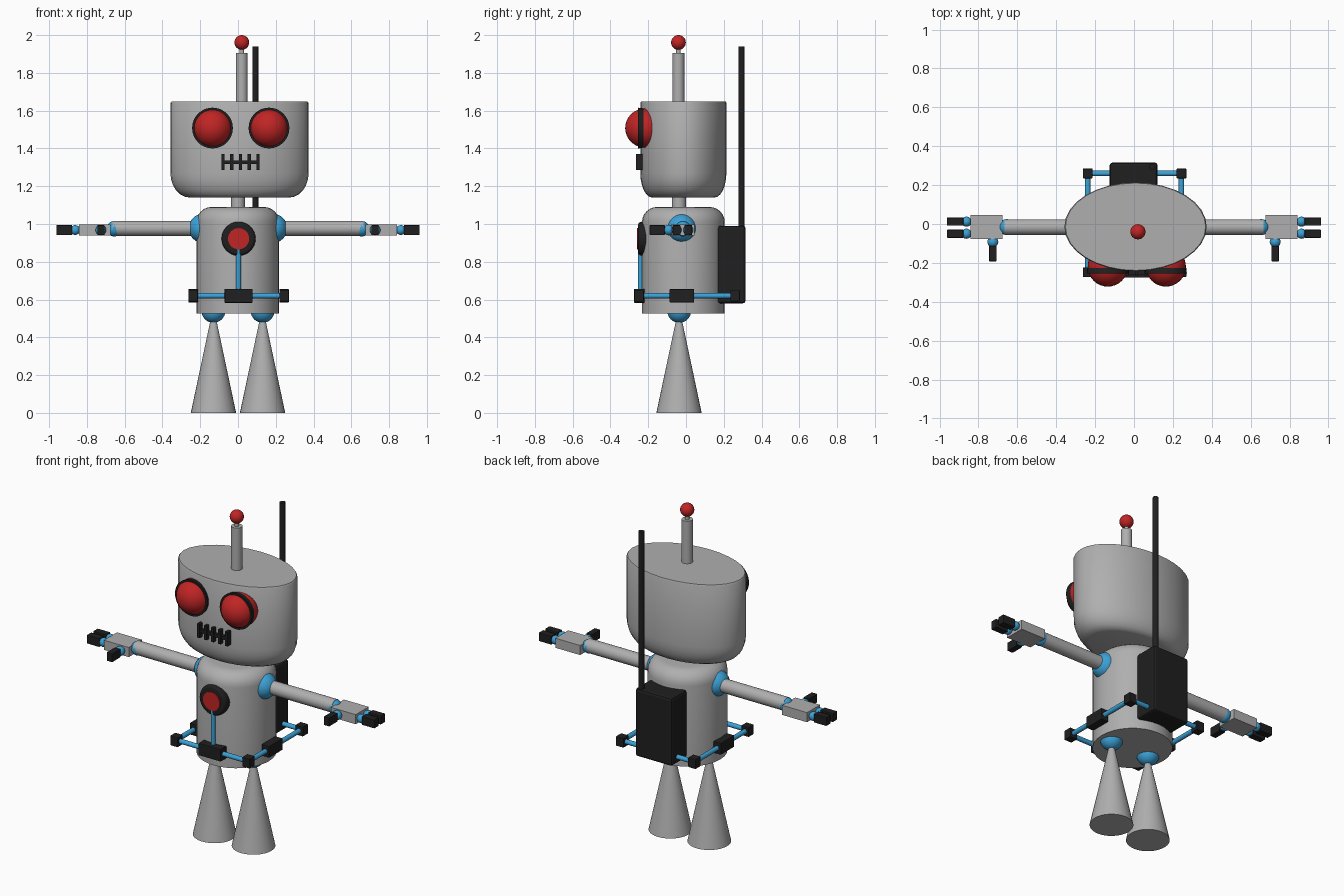
import bpy, bmesh
from math import radians, cos, sin, pi
from mathutils import Vector, Matrix

if "Cube" in bpy.data.objects:
    bpy.data.objects.remove(bpy.data.objects["Cube"], do_unlink=True)


def material(name, r, g, b):
    m = bpy.data.materials.new(name)
    m.use_nodes = True
    m.diffuse_color = (r, g, b, 1)
    bsdf = next(n for n in m.node_tree.nodes if n.type == "BSDF_PRINCIPLED")
    bsdf.inputs["Base Color"].default_value = (r, g, b, 1)
    bsdf.inputs["Roughness"].default_value = 0.6
    return m


GREY = material("metal_grey", 0.43, 0.43, 0.43)
BLACK = material("rubber_black", 0.014, 0.014, 0.014)
BLUE = material("joint_blue", 0.045, 0.36, 0.68)
RED = material("lamp_red", 0.53, 0.018, 0.018)


def finish(bm, name, mat, smooth=True):
    bmesh.ops.recalc_face_normals(bm, faces=bm.faces)
    me = bpy.data.meshes.new(name)
    bm.to_mesh(me)
    bm.free()
    me.materials.append(mat)
    ob = bpy.data.objects.new(name, me)
    bpy.context.collection.objects.link(ob)
    if smooth:
        bpy.ops.object.select_all(action="DESELECT")
        ob.select_set(True)
        bpy.context.view_layer.objects.active = ob
        bpy.ops.object.shade_smooth_by_angle(angle=radians(35))
    return ob


def box(name, loc, size, mat, bevel=0.0):
    bm = bmesh.new()
    bmesh.ops.create_cube(bm, size=1, matrix=Matrix.Translation(loc) @ Matrix.Diagonal((*size, 1)))
    if bevel:
        bmesh.ops.bevel(bm, geom=bm.edges[:], offset=bevel, segments=2, profile=0.5, affect="EDGES")
    return finish(bm, name, mat, smooth=False)


def ball(name, loc, r, mat):
    bm = bmesh.new()
    bmesh.ops.create_uvsphere(bm, u_segments=32, v_segments=16, radius=r, matrix=Matrix.Translation(loc))
    return finish(bm, name, mat)


def rod(name, a, b, r, mat, r2=None, sides=32):
    a, b = Vector(a), Vector(b)
    bm = bmesh.new()
    turn = (b - a).to_track_quat("Z", "Y").to_matrix().to_4x4()
    bmesh.ops.create_cone(bm, cap_ends=True, segments=sides, radius1=r, radius2=r if r2 is None else r2,
                          depth=(b - a).length, matrix=Matrix.Translation((a + b) / 2) @ turn)
    return finish(bm, name, mat)


def lathe(name, profile, loc, mat, scale=(1, 1, 1), turn=Matrix(), sides=32):
    """Spin (radius, height) points around the z axis; the ends lie on the axis."""
    bm = bmesh.new()
    verts = [bm.verts.new((r, 0, z)) for r, z in profile]
    edges = [bm.edges.new(pair) for pair in zip(verts, verts[1:])]
    bmesh.ops.spin(bm, geom=verts + edges, axis=(0, 0, 1), cent=(0, 0, 0),
                   angle=2 * pi, steps=sides, use_duplicate=False)
    bmesh.ops.remove_doubles(bm, verts=bm.verts, dist=0.0001)
    bm.transform(Matrix.Translation(loc) @ turn @ Matrix.Diagonal((*scale, 1)))
    return finish(bm, name, mat)


def arc(r, z, rr, rz, start, end, steps=6):
    """Points of a quarter-round corner centred on (r, z)."""
    angles = [radians(start + (end - start) * i / steps) for i in range(steps + 1)]
    return [(r + rr * cos(t), z + rz * sin(t)) for t in angles]


FORWARD = Matrix.Rotation(radians(90), 4, "X")  # turns local +z towards the front

# Head: oval tub with a rounded underside
head = [(0, 1.14)] + arc(0.72, 1.27, 0.28, 0.13, -90, 0) + [(1, 1.64), (0.985, 1.648), (0, 1.648)]
lathe("head", head, (0.008, -0.014, 0), GREY, scale=(0.366, 0.228, 1))
rod("neck", (0, -0.037, 1.05), (0, -0.037, 1.2), 0.037, GREY)

# Antenna with lamp
rod("antenna", (0.02, -0.04, 1.6), (0.02, -0.04, 1.905), 0.031, GREY)
rod("antenna_pin", (0.02, -0.04, 1.9), (0.02, -0.04, 1.95), 0.012, GREY)
ball("antenna_lamp", (0.02, -0.04, 1.961), 0.039, RED)

# Eyes: red domes in black cups
cup = [(0, -0.1)] + arc(0, 0, 0.108, 0.1, -80, 0) + [(0, 0)]
for side, x in (("right", -0.135), ("left", 0.164)):
    lathe(side + "_eye_cup", cup, (x, -0.255, 1.508), BLACK, turn=FORWARD)
    ball(side + "_eye", (x, -0.219, 1.508), 0.103, RED)

# Mouth: bar with stitches
box("mouth_bar", (0.013, -0.245, 1.327), (0.2, 0.03, 0.02), BLACK)
for i in range(5):
    box("mouth_stitch", (-0.08 + 0.0465 * i, -0.245, 1.328), (0.017, 0.038, 0.085), BLACK)

# Torso: barrel with a rounded top
torso = [(0, 0.525), (0.219, 0.525)] + arc(0.139, 1.01, 0.08, 0.08, 0, 90) + [(0, 1.09)]
lathe("torso", torso, (-0.001, -0.014, 0), GREY)

# Chest lamp
rim = [(0, -0.05), (0.09, -0.05)] + arc(0.075, 0, 0.015, 0.018, 0, 90, 4) + [(0, 0.018)]
lathe("chest_lamp_rim", rim, (0.003, -0.235, 0.922), BLACK, turn=FORWARD)
rod("chest_lamp", (0.003, -0.24, 0.922), (0.003, -0.259, 0.922), 0.056, RED)
rod("chest_tube", (0.003, -0.241, 0.62), (0.003, -0.241, 0.87), 0.013, BLUE)

# Belt frame: tubes, corner blocks and middle blocks
Z = 0.62
corners = [(-0.238, -0.248, Z), (0.244, -0.248, Z), (0.244, 0.26, Z), (-0.238, 0.26, Z)]
for a, b in zip(corners, corners[1:] + corners[:1]):
    rod("belt_tube", a, b, 0.014, BLUE, sides=16)
    box("belt_corner", a, (0.05, 0.05, 0.058), BLACK, 0.003)
box("belt_front_block", (0.003, -0.248, Z), (0.148, 0.056, 0.074), BLACK, 0.003)
for x in (-0.238, 0.244):
    box("belt_side_block", (x, -0.022, Z), (0.05, 0.13, 0.07), BLACK, 0.003)

# Backpack and aerial
box("backpack", (-0.002, 0.241, 0.785), (0.246, 0.15, 0.41), BLACK, 0.014)
rod("backpack_aerial", (0.092, 0.294, 0.9), (0.092, 0.294, 1.94), 0.016, BLACK, sides=16)

# Arms, hands, legs
for side, s in (("right", -1), ("left", 1)):
    def at(x, y, z):
        return (s * x, y, z)

    ball(side + "_shoulder", at(0.184, -0.022, 0.977), 0.077, BLUE)
    rod(side + "_arm", at(0.18, -0.016, 0.977), at(0.665, -0.016, 0.977), 0.04, GREY)
    ball(side + "_wrist", at(0.655, -0.016, 0.975), 0.041, BLUE)
    box(side + "_palm", at(0.759, -0.016, 0.968), (0.166, 0.124, 0.058), GREY)
    for y in (0.012, -0.05):
        ball(side + "_knuckle", at(0.862, y, 0.968), 0.026, BLUE)
        box(side + "_finger", at(0.92, y, 0.968), (0.084, 0.042, 0.052), BLACK, 0.003)
    ball(side + "_thumb_joint", at(0.726, -0.092, 0.968), 0.028, BLUE)
    box(side + "_thumb", at(0.726, -0.152, 0.968), (0.038, 0.08, 0.052), BLACK, 0.003)

    ball(side + "_hip", at(0.13, -0.036, 0.54), 0.063, BLUE)
    rod(side + "_leg", at(0.13, -0.037, 0), at(0.13, -0.037, 0.56), 0.12, GREY, r2=0.001)
